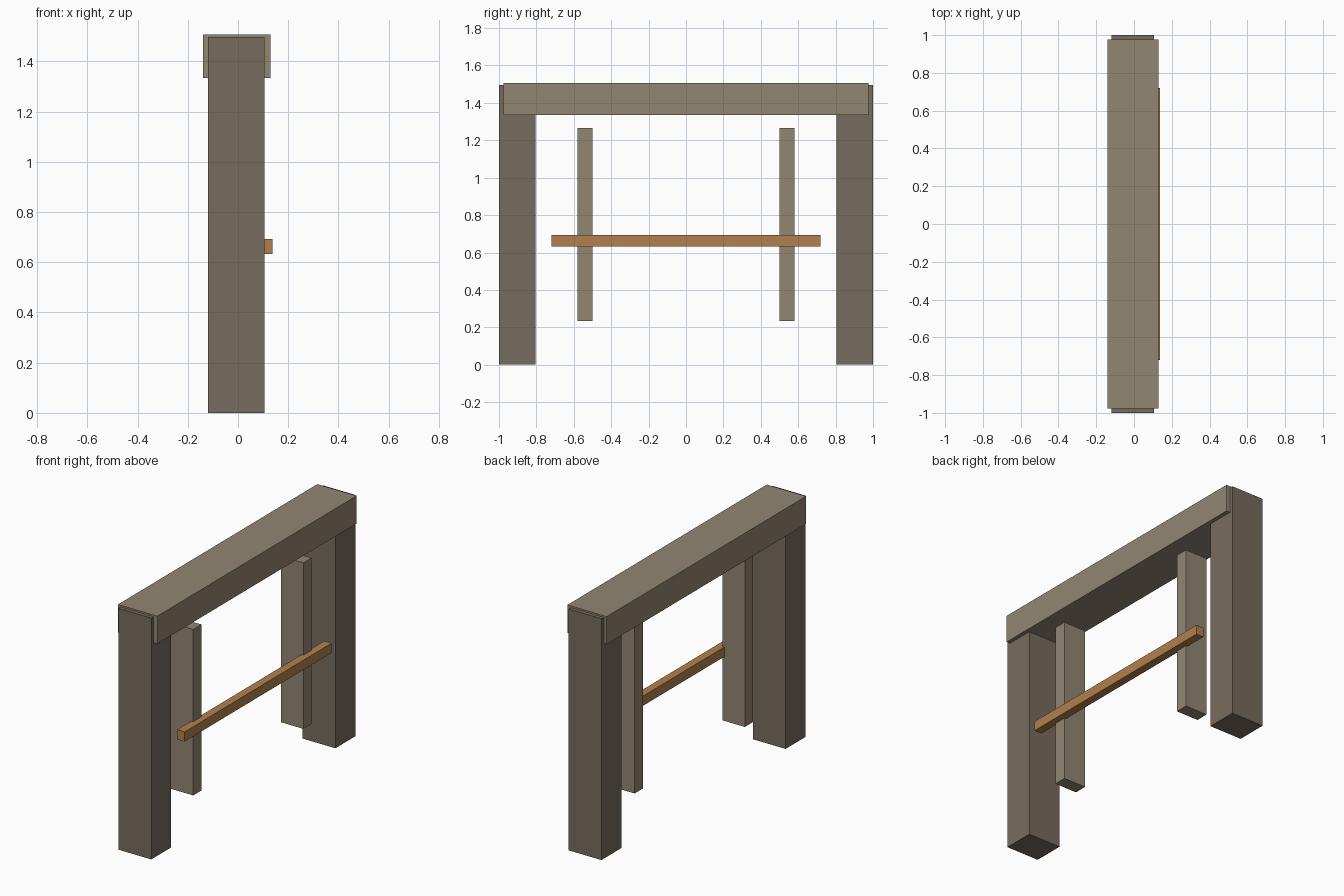
import bpy
import bmesh
from mathutils import Vector

if "Cube" in bpy.data.objects:
    bpy.data.objects.remove(bpy.data.objects["Cube"])


def material(name, rgb):
    mat = bpy.data.materials.new(name)
    mat.diffuse_color = (*rgb, 1.0)
    mat.use_nodes = True
    mat.node_tree.nodes["Principled BSDF"].inputs["Base Color"].default_value = mat.diffuse_color
    return mat


def box(name, x, y, z, mat):
    """Flat-faced box spanning the (min, max) ranges given for each axis."""
    lo, hi = (Vector(c) for c in zip(x, y, z))
    bm = bmesh.new()
    bmesh.ops.create_cube(bm, size=1.0)
    bmesh.ops.scale(bm, vec=hi - lo, verts=bm.verts)
    mesh = bpy.data.meshes.new(name)
    bm.to_mesh(mesh)
    bm.free()
    mesh.materials.append(mat)
    obj = bpy.data.objects.new(name, mesh)
    obj.location = (lo + hi) / 2
    bpy.context.collection.objects.link(obj)
    return obj


dark_wood = material("dark_wood", (0.187, 0.150, 0.112))
pale_wood = material("pale_wood", (0.287, 0.238, 0.171))
orange_wood = material("orange_wood", (0.434, 0.216, 0.076))

# Paired uprights: outer posts and the thinner jambs between them
for side, s in (("front", -1), ("back", 1)):
    box(side + "_post", (-0.12, 0.105), sorted((s * 0.805, s * 1.0)), (0.0, 1.497), dark_wood)
    box(side + "_jamb", (-0.054, 0.099), sorted((s * 0.50, s * 0.58)), (0.235, 1.265), pale_wood)

# Lintel lying across the posts
box("lintel", (-0.14, 0.13), (-0.977, 0.977), (1.335, 1.507), pale_wood)

# Crossbar fixed to the outer side of the jambs
box("crossbar", (0.087, 0.138), (-0.72, 0.72), (0.633, 0.693), orange_wood)
